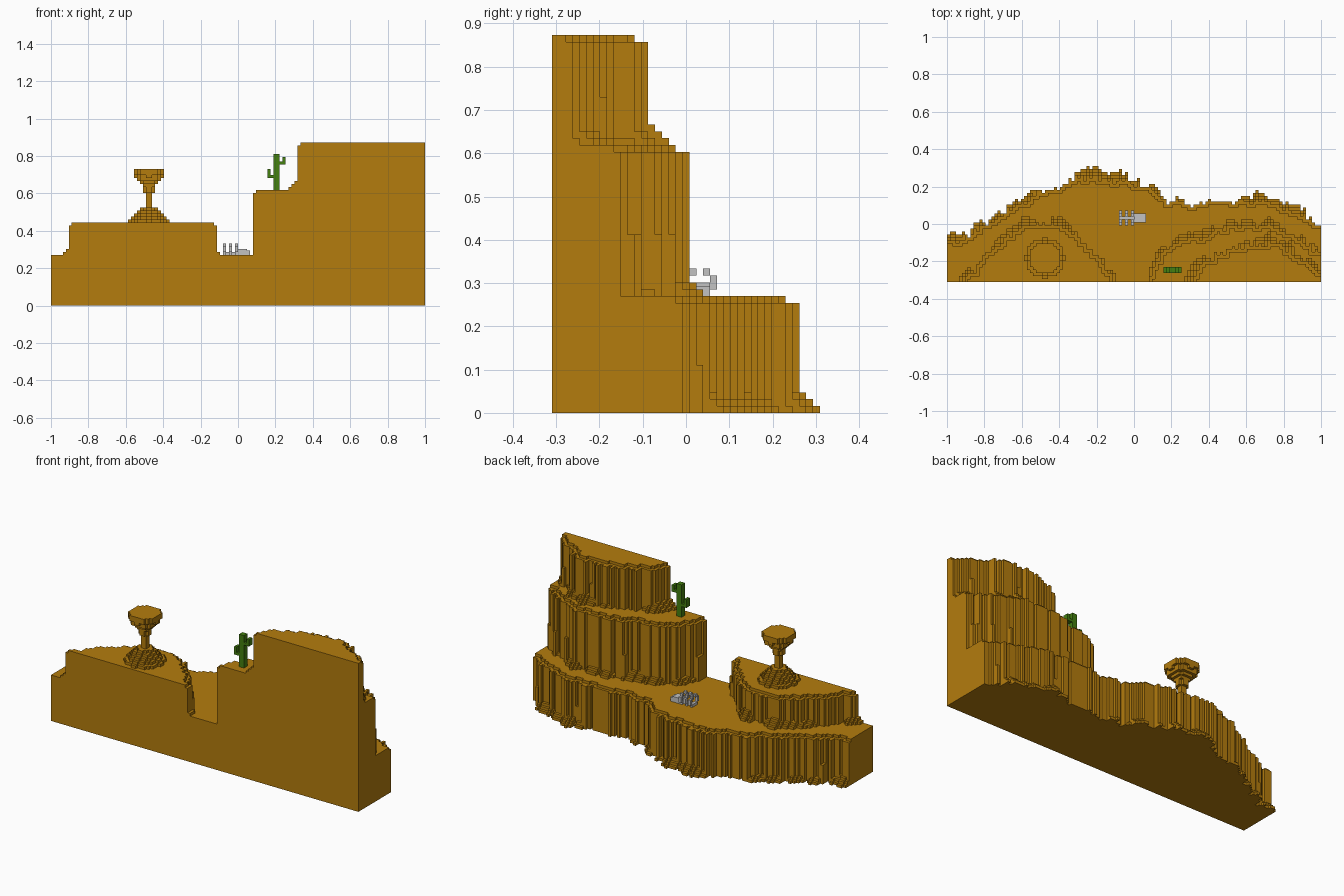
import bpy, bmesh, random

random.seed(7)
cube = bpy.data.objects.get("Cube")
if cube:
    bpy.data.objects.remove(cube)

V = 2 / 126            # edge length of one block
NX, NY = 126, 39       # footprint in blocks


def material(name, rgb):
    m = bpy.data.materials.new(name)
    m.use_nodes = True
    m.diffuse_color = (*rgb, 1)
    m.node_tree.nodes["Principled BSDF"].inputs["Base Color"].default_value = (*rgb, 1)
    return m


SAND = material("ochre sandstone", (0.456, 0.202, 0.004))
GREEN = material("cactus green", (0.058, 0.216, 0.005))
BONE = material("bone grey", (0.54, 0.54, 0.54))


def finish(bm, name, mat):
    bmesh.ops.recalc_face_normals(bm, faces=bm.faces)
    me = bpy.data.meshes.new(name)
    bm.to_mesh(me)
    bm.free()
    me.materials.append(mat)
    ob = bpy.data.objects.new(name, me)
    bpy.context.collection.objects.link(ob)
    return ob


def prism(bm, outline, z0, z1):
    """Extrude a block-grid outline between two block heights."""
    rings = [[bm.verts.new((i * V - 1, (j - NY / 2) * V, z * V)) for i, j in outline]
             for z in (z0, z1)]
    for ring in rings:
        bm.faces.new(ring)
    n = len(outline)
    for a in range(n):
        b = (a + 1) % n
        bm.faces.new((rings[0][a], rings[0][b], rings[1][b], rings[1][a]))


def layer(bm, spans, z0, z1):
    """Stepped slab from {column: (near, far)}, split into touching runs."""
    cols = sorted(c for c, (lo, hi) in spans.items() if hi > lo)
    runs = []
    for c in cols:
        if runs and runs[-1][-1] == c - 1:
            runs[-1].append(c)
        else:
            runs.append([c])
    for run in runs:
        far, near = [], []
        for c in run:
            lo, hi = spans[c]
            far += [(c, hi), (c + 1, hi)]
            near += [(c, lo), (c + 1, lo)]
        path = []
        for p in far + near[::-1]:
            if not path or path[-1] != p:
                path.append(p)
        # drop points that lie on a straight line
        n = len(path)
        keep = [p for k, p in enumerate(path)
                if not any(path[k - 1][a] == p[a] == path[(k + 1) % n][a] for a in (0, 1))]
        prism(bm, keep, z0, z1)


def wall_depths(points):
    """Depth in blocks of each column below a back outline, slightly fluted."""
    depth = [0] * NX
    for i in range(NX):
        x = (i + 0.5) * V - 1
        for (xa, ya), (xb, yb) in zip(points, points[1:]):
            if xa <= x < xb:
                y = ya + (yb - ya) * (x - xa) / (xb - xa)
                d = round(y / V + NY / 2) + random.choice((0, 0, 0, 0, 1, -1))
                depth[i] = max(1, min(d, NY - 3))
    return depth


def erode(d):
    return [max(0, min(d[max(i - 1, 0)], d[i], d[min(i + 1, NX - 1)]) - 1) if d[i] else 0
            for i in range(NX)]


def grow(d, reach):
    """Push the wall outwards by a per-column reach."""
    out = list(d)
    for i, r in enumerate(reach):
        for k in range(-r, r + 1):
            if 0 <= i + k < NX and d[i + k]:
                out[i] = max(out[i], min(NY, d[i + k] + r - abs(k)))
    return out


def terrace(name, points, z0, z1, piles, count):
    d = wall_depths(points)
    used = [i for i in range(NX) if d[i]]
    piles = piles + [(random.choice(used), random.choice((1, 2, 2, 3))) for _ in range(count)]
    buttress = [1 if d[i] and random.random() < 0.06 else 0 for i in range(NX)]
    bm = bmesh.new()

    def slab(depths, a, b):
        layer(bm, {i: (0, v) for i, v in enumerate(depths)}, a, b)

    # rubble foot, one block per level
    foot = 4
    for lev in range(foot):
        reach = list(buttress)
        for c, r in piles:
            for i in range(max(0, c - r), min(NX, c + r + 1)):
                reach[i] = max(reach[i], r - lev - abs(i - c) // 2)
        slab(grow(d, reach), z0 + lev, z0 + lev + 1)
    # lower wall with buttresses, plain wall, inset rim
    mid = z0 + max(foot + 1, (z1 - z0) * 4 // 9)
    slab(grow(d, buttress), z0 + foot, mid)
    slab(d, mid, z1 - 1)
    slab(erode(d), z1 - 1, z1)
    return finish(bm, name, SAND)


# Stepped cliffs
terrace("cliff_base",
        [(-1, -.085), (-.9, -.08), (-.83, -.03), (-.77, 0), (-.7, .05), (-.6, .11),
         (-.5, .17), (-.4, .19), (-.32, .24), (-.25, .255), (-.15, .24), (0, .22),
         (.1, .18), (.18, .12), (.3, .105), (.5, .12), (.65, .125), (.78, .1),
         (.9, .05), (1.01, -.02)], 0, 17, [(47, 3), (22, 2), (101, 2)], 15)
terrace("left_mesa",
        [(-.9, -.3), (-.8, -.18), (-.7, -.08), (-.6, -.015), (-.4, 0), (-.33, -.04),
         (-.25, -.13), (-.18, -.2), (-.115, -.29)], 17, 28, [(5, 2), (4, 2), (56, 1)], 12)
terrace("right_mesa_lower",
        [(.08, -.29), (.165, -.14), (.25, -.085), (.4, -.065), (.5, -.015), (.62, -.01),
         (.75, -.015), (.86, -.07), (1.01, -.16)], 17, 39, [(95, 2), (110, 2)], 10)
terrace("right_mesa_upper",
        [(.32, -.28), (.39, -.19), (.54, -.115), (.67, -.105), (.8, -.115), (.88, -.17),
         (1.01, -.265)], 39, 55, [(82, 2), (81, 3), (100, 1)], 8)

# Balanced rock: stacked stepped discs
radii = [6.6, 5.6, 4.6, 3.8, 2.6, 1.4, 1.4, 1.4, 1.4, 1.4, 1.6, 1.6, 2.4, 3.4, 4.4, 4.6, 5.5, 5.5]
bm = bmesh.new()
for lev, r in enumerate(radii):
    spans = {}
    for c in range(-8, 8):
        rr = r * r - (c + 0.5) ** 2
        if rr > 0:
            h = max(1, round(rr ** 0.5))
            spans[33 + c] = (8 - h, 8 + h)
    layer(bm, spans, 28 + lev, 29 + lev)
finish(bm, "balanced_rock", SAND)


def blocks(name, mat, boxes):
    bm = bmesh.new()
    for x0, x1, y0, y1, z0, z1 in boxes:
        prism(bm, [(x0, y0), (x1, y0), (x1, y1), (x0, y1)], z0, z1)
    return finish(bm, name, mat)


# Cactus: trunk and two bent arms
blocks("cactus", GREEN, [
    (75, 77, 3, 5, 39, 51),
    (74, 75, 3, 5, 43, 44), (73, 74, 3, 5, 43, 46),
    (77, 78, 3, 5, 47.5, 48.5), (78, 79, 3, 5, 47.5, 50)])

# Skeleton: skull, spine and curved ribs on both sides
bones = [(63, 66, 20, 23, 17, 19), (66, 67, 20, 23, 17, 18.5), (58, 63, 21, 22, 17, 18)]
for x in (58, 60, 62):
    for y_foot, y_side, y_tip in ((22, 23, 22), (20, 19, 20)):
        bones += [(x, x + 1, y_foot, y_foot + 1, 17, 18),
                  (x, x + 1, y_side, y_side + 1, 18, 20),
                  (x, x + 1, y_tip, y_tip + 1, 20, 21)]
blocks("skeleton", BONE, bones)
